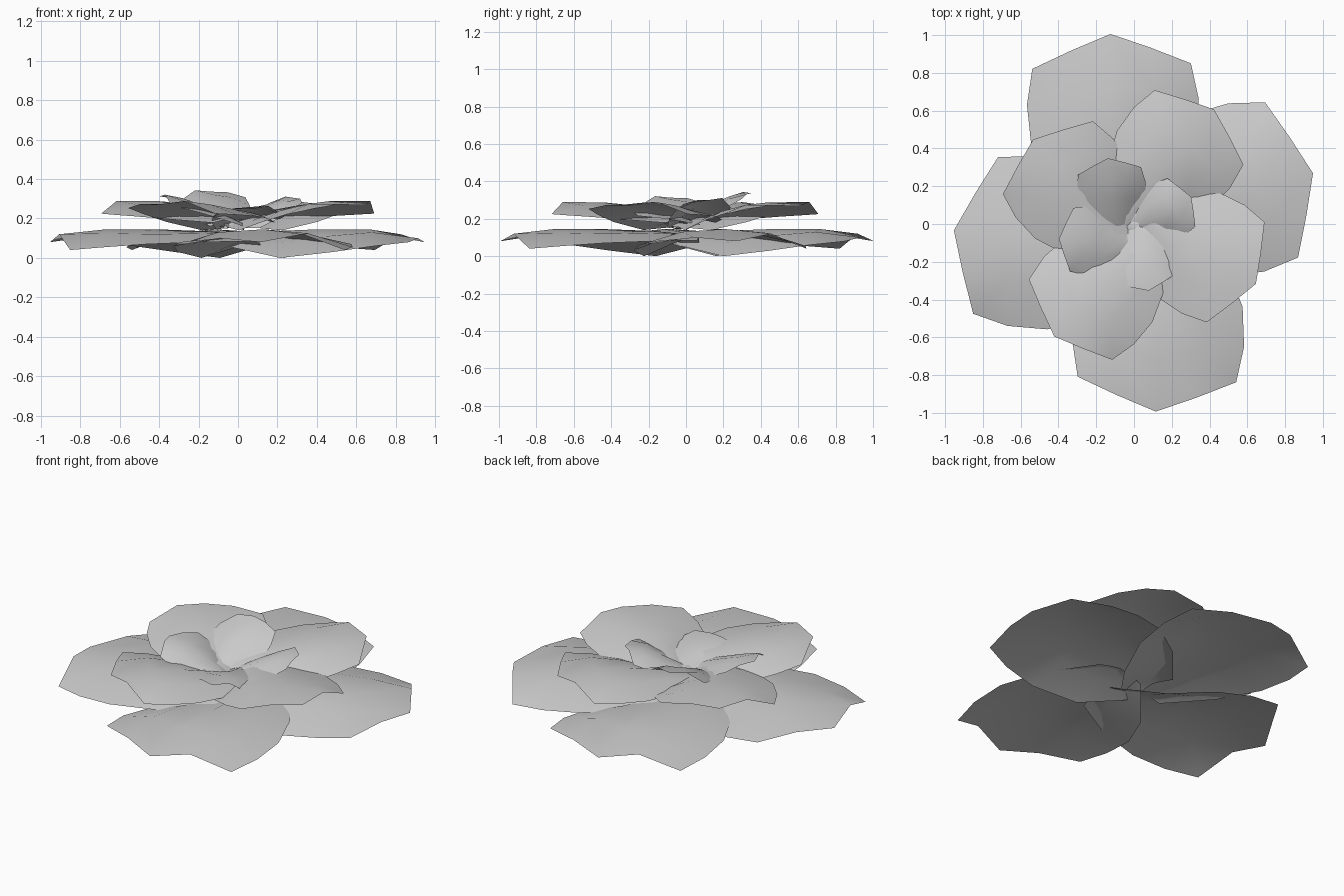
import bpy
import bmesh
from math import radians
from mathutils import Vector, Matrix

default_cube = bpy.data.objects.get("Cube")
if default_cube:
    bpy.data.objects.remove(default_cube)

# One plain grey for the whole flower
petal_grey = bpy.data.materials.new("petal_grey")
petal_grey.use_nodes = True
grey = (0.6, 0.6, 0.6, 1)
petal_grey.diffuse_color = grey
petal_grey.node_tree.nodes["Principled BSDF"].inputs["Base Color"].default_value = grey

# Petal rows from base to rim: distance, half width, heights across the row
ROWS = [
    (-0.07, 0.14, (0.06, 0.09, 0.11, 0.1, 0.085)),
    (0.17, 0.33, (0.0, 0.07, 0.135, 0.125, 0.08)),
    (0.42, 0.44, (0.03, 0.11, 0.145, 0.12, 0.07)),
    (0.63, 0.455, (0.06, 0.13, 0.145, 0.125, 0.055)),
    (0.82, 0.42, (0.08, 0.1, 0.08, 0.12, 0.04)),
]
RIM_BULGE = (0, 0.09, 0.17, 0.09, 0)
SIDE_OFFSET = 0.1


def make_petal(name, angle, shift, scale, lift, height, slope):
    """Build one twisted petal as a grid, then turn it around the stem."""
    bm = bmesh.new()
    turn = Matrix.Rotation(radians(angle), 3, "Z")
    grid = []
    for i, (reach, half_width, heights) in enumerate(ROWS):
        row = []
        for j, z in enumerate(heights):
            # The bulge fades in towards the rim
            along = (reach + RIM_BULGE[j] * (i / (len(ROWS) - 1)) ** 3) * scale
            across = (SIDE_OFFSET + half_width * (j - 2) / 2) * scale
            point = turn @ Vector((along, across, 0))
            point += Vector((*shift, lift + height * z + slope * along))
            row.append(bm.verts.new(point))
        grid.append(row)
    for lower, upper in zip(grid, grid[1:]):
        for j in range(len(lower) - 1):
            bm.faces.new((lower[j], upper[j], upper[j + 1], lower[j + 1]))
    for face in bm.faces:
        face.smooth = True
    bm.normal_update()
    if sum(face.normal.z for face in bm.faces) < 0:
        bmesh.ops.reverse_faces(bm, faces=bm.faces[:])
    mesh = bpy.data.meshes.new(name)
    bm.to_mesh(mesh)
    bm.free()
    mesh.materials.append(petal_grey)
    bpy.context.collection.objects.link(bpy.data.objects.new(name, mesh))


# Outer and middle whorls share one arrangement: angle and base position
WHORL = [(12, (0, -0.035)), (92, (0.01, 0.02)), (171, (0.04, -0.09)), (268, (0.05, 0))]
MIDDLE_TURN = -42
MIDDLE_SCALE = 0.73
for n, (angle, shift) in enumerate(WHORL, 1):
    make_petal(f"outer_petal_{n}", angle, shift, 1, 0, 1, 0)
    base = Matrix.Rotation(radians(MIDDLE_TURN), 2) @ Vector(shift) * MIDDLE_SCALE
    make_petal(f"middle_petal_{n}", angle + MIDDLE_TURN, base, MIDDLE_SCALE, 0.125, 0.7, 0.12)

# Inner cup: angle, base position, size, steepness
INNER = [
    (30, (0.02, -0.06), 0.35, 0.38),
    (97, (-0.05, -0.04), 0.4, 0.42),
    (177, (0, -0.06), 0.4, 0.36),
    (280, (-0.03, 0.03), 0.4, 0.2),
]
for n, (angle, shift, size, slope) in enumerate(INNER, 1):
    make_petal(f"inner_petal_{n}", angle, shift, size, 0.13, 0.5, slope)

# Small heart petals
for n, angle in enumerate((0, 90, 180), 1):
    make_petal(f"heart_petal_{n}", angle, (-0.08, -0.03), 0.12, 0.14, 0.2, 0.4)
